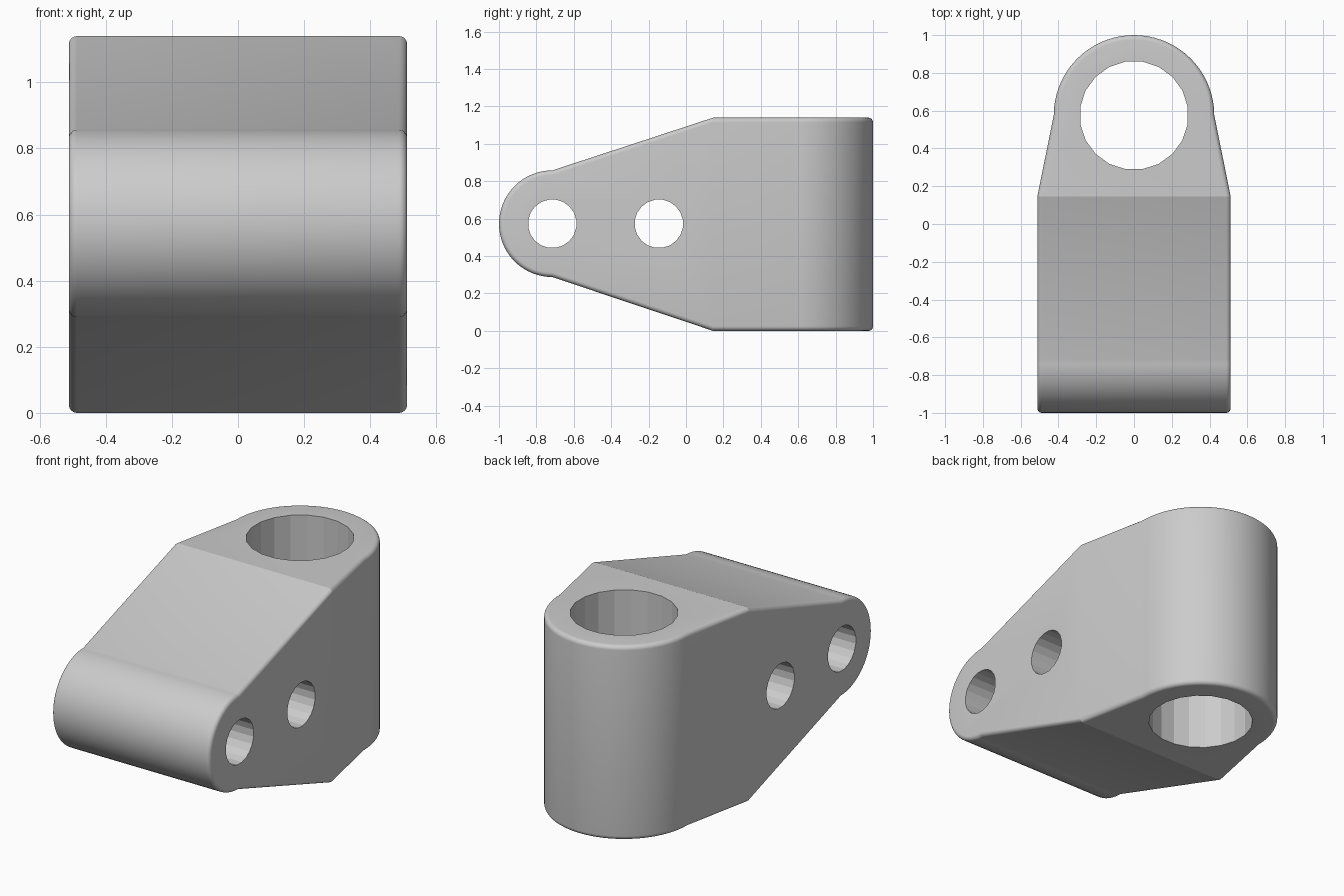
import bpy, bmesh
from math import pi, sin, cos, radians
from mathutils import Matrix, Vector

if "Cube" in bpy.data.objects:
    bpy.data.objects.remove(bpy.data.objects["Cube"], do_unlink=True)

HALF_WIDTH, HEIGHT, SHOULDER = 0.512, 1.14, 0.145
MID = HEIGHT / 2 + 0.003
BORE_Y, PIN_Y, PIN2_Y = 0.575, -0.715, -0.145
NOSE_R, BACK_R = 0.285, 0.425

grey = bpy.data.materials.new("light grey")
grey.use_nodes = True
colour = (0.6, 0.6, 0.6, 1)
grey.diffuse_color = colour
grey.node_tree.nodes["Principled BSDF"].inputs["Base Color"].default_value = colour


def arc(cx, cy, r, start, end, steps):
    """Points on an arc, angles in radians."""
    angles = [start + (end - start) * i / steps for i in range(steps + 1)]
    return [(cx + r * cos(a), cy + r * sin(a)) for a in angles]


def prism(name, points, place, depth):
    """Extrude a 2D outline; place(u, v) gives its 3D position."""
    bm = bmesh.new()
    face = bm.faces.new([bm.verts.new(place(u, v)) for u, v in points])
    new = bmesh.ops.extrude_face_region(bm, geom=[face])["geom"]
    moved = [g for g in new if isinstance(g, bmesh.types.BMVert)]
    bmesh.ops.translate(bm, verts=moved, vec=Vector(depth))
    bmesh.ops.recalc_face_normals(bm, faces=bm.faces)
    mesh = bpy.data.meshes.new(name)
    bm.to_mesh(mesh)
    bm.free()
    mesh.materials.append(grey)
    obj = bpy.data.objects.new(name, mesh)
    bpy.context.collection.objects.link(obj)
    return obj


def apply(obj, mod):
    bpy.ops.object.select_all(action='DESELECT')
    obj.select_set(True)
    bpy.context.view_layer.objects.active = obj
    bpy.ops.object.modifier_apply(modifier=mod.name)


def combine(obj, other, operation):
    mod = obj.modifiers.new(operation, 'BOOLEAN')
    mod.operation, mod.object, mod.solver = operation, other, 'EXACT'
    apply(obj, mod)
    bpy.data.objects.remove(other, do_unlink=True)


def cylinder(name, r, place, depth, sides=20):
    half = pi / sides
    ring = arc(0, 0, r, half, half + 2 * pi, sides)[:-1]
    return prism(name, ring, place, depth)


# Side outline: round nose widening to a tall block
side = [(1.2, 0), (1.2, HEIGHT), (SHOULDER, HEIGHT)]
side += arc(PIN_Y, MID, NOSE_R, pi / 2, 3 * pi / 2, 32)
side += [(SHOULDER, 0)]
bracket = prism("bracket_body", side, lambda y, z: (-1, y, z), (2, 0, 0))

# Top outline: straight cheeks tapering to a round back
top = [(-HALF_WIDTH, SHOULDER), (-HALF_WIDTH, -1.2),
       (HALF_WIDTH, -1.2), (HALF_WIDTH, SHOULDER)]
top += arc(0, BORE_Y, BACK_R, 0, pi, 36)
plan = prism("plan_cutter", top, lambda x, y: (x, y, -0.5), (0, 0, 2))
combine(bracket, plan, 'INTERSECT')

# Rounded rims
bevel = bracket.modifiers.new("rim", 'BEVEL')
bevel.width, bevel.segments = 0.025, 6
bevel.limit_method, bevel.angle_limit = 'ANGLE', radians(50)
bevel.use_clamp_overlap = False
apply(bracket, bevel)

# Vertical bore and two cross pin holes
bore = cylinder("bore_cutter", 0.288, lambda x, y: (x, y + BORE_Y, -0.5), (0, 0, 2))
combine(bracket, bore, 'DIFFERENCE')
for hole_y in (PIN_Y, PIN2_Y):
    pin = cylinder("pin_cutter", 0.13,
                   lambda y, z: (-1, y + hole_y, z + MID), (2, 0, 0))
    combine(bracket, pin, 'DIFFERENCE')

bpy.ops.object.select_all(action='DESELECT')
bracket.select_set(True)
bpy.context.view_layer.objects.active = bracket
bpy.ops.object.shade_smooth_by_angle(angle=radians(17))
